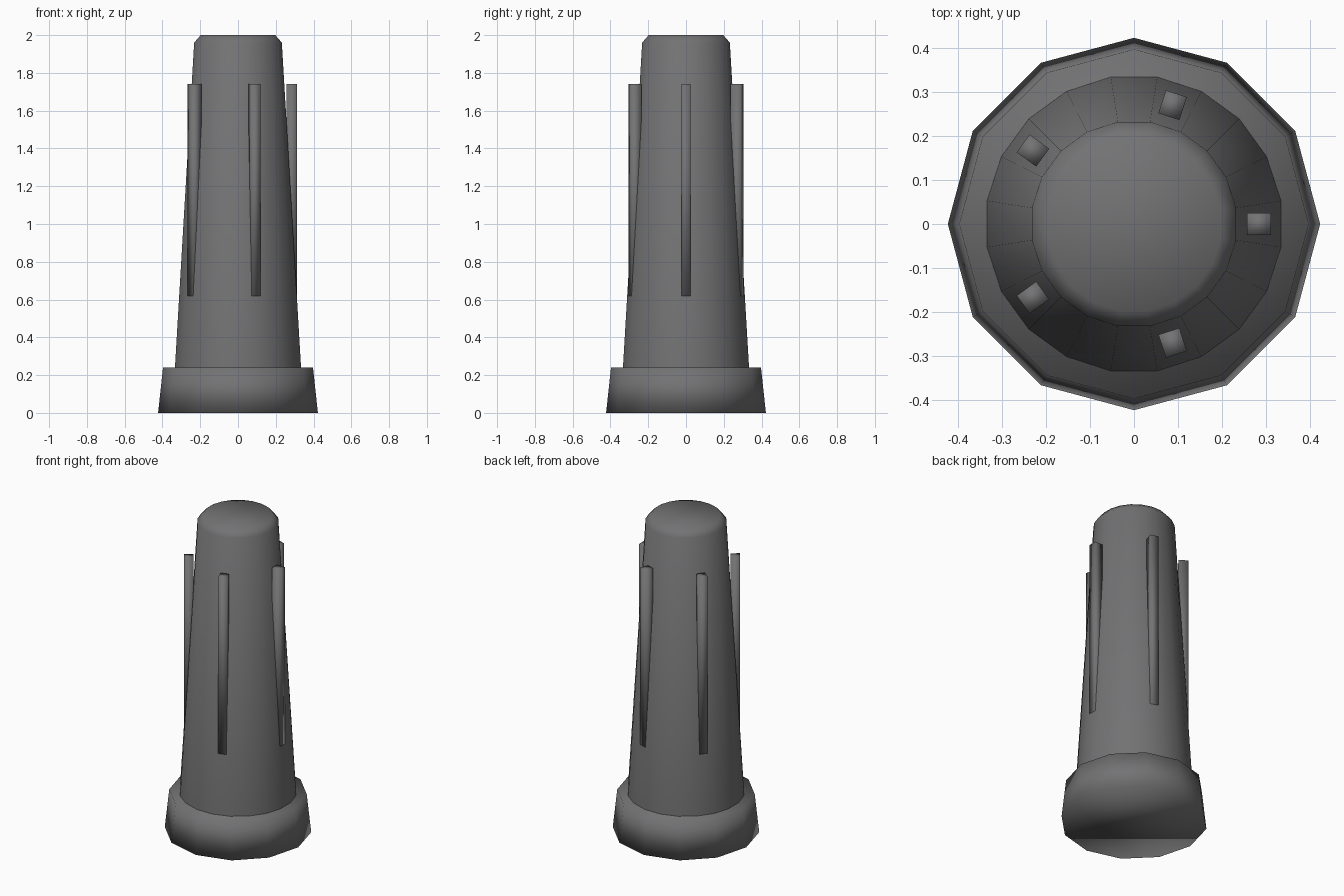
import bpy, bmesh, math
from mathutils import Matrix

cube = bpy.data.objects.get("Cube")
if cube:
    bpy.data.objects.remove(cube, do_unlink=True)

grey = bpy.data.materials.new("dark grey")
grey.use_nodes = True
colour = (0.17, 0.17, 0.175, 1)
grey.diffuse_color = colour
grey.node_tree.nodes["Principled BSDF"].inputs["Base Color"].default_value = colour


def finish(name, bm):
    bmesh.ops.recalc_face_normals(bm, faces=bm.faces)
    mesh = bpy.data.meshes.new(name)
    bm.to_mesh(mesh)
    bm.free()
    mesh.materials.append(grey)
    mesh.shade_smooth()
    obj = bpy.data.objects.new(name, mesh)
    bpy.context.collection.objects.link(obj)
    return obj


def lathe(name, profile, sides, turn=0.0):
    """Closed solid of revolution from (radius, height) pairs."""
    bm = bmesh.new()
    rings = []
    for r, z in profile:
        angles = [turn + math.tau * i / sides for i in range(sides)]
        rings.append([bm.verts.new((r * math.cos(a), r * math.sin(a), z)) for a in angles])
    for low, high in zip(rings, rings[1:]):
        for i in range(sides):
            j = (i + 1) % sides
            bm.faces.new((low[i], low[j], high[j], high[i]))
    bm.faces.new(rings[0][::-1])
    bm.faces.new(rings[-1])
    return finish(name, bm)


# Twelve-sided flared foot
lathe("base", [(0.423, 0), (0.397, 0.24)], 12)

# Tapered column with a chamfered top
lathe("body", [(0.352, 0.005), (0.338, 0.24), (0.235, 1.96), (0.2, 2.0)], 20, math.pi / 20)

# Five upright square ribs, sunk into the taper at their lower ends
for n in range(5):
    bm = bmesh.new()
    bmesh.ops.create_cube(bm, size=1)
    place = (Matrix.Rotation(math.tau * n / 5, 4, "Z")
             @ Matrix.Translation((0.284, 0, 1.145))
             @ Matrix.Diagonal((0.055, 0.05, 1.19, 1)))
    bmesh.ops.transform(bm, matrix=place, verts=bm.verts)
    finish(f"rib_{n + 1}", bm)
